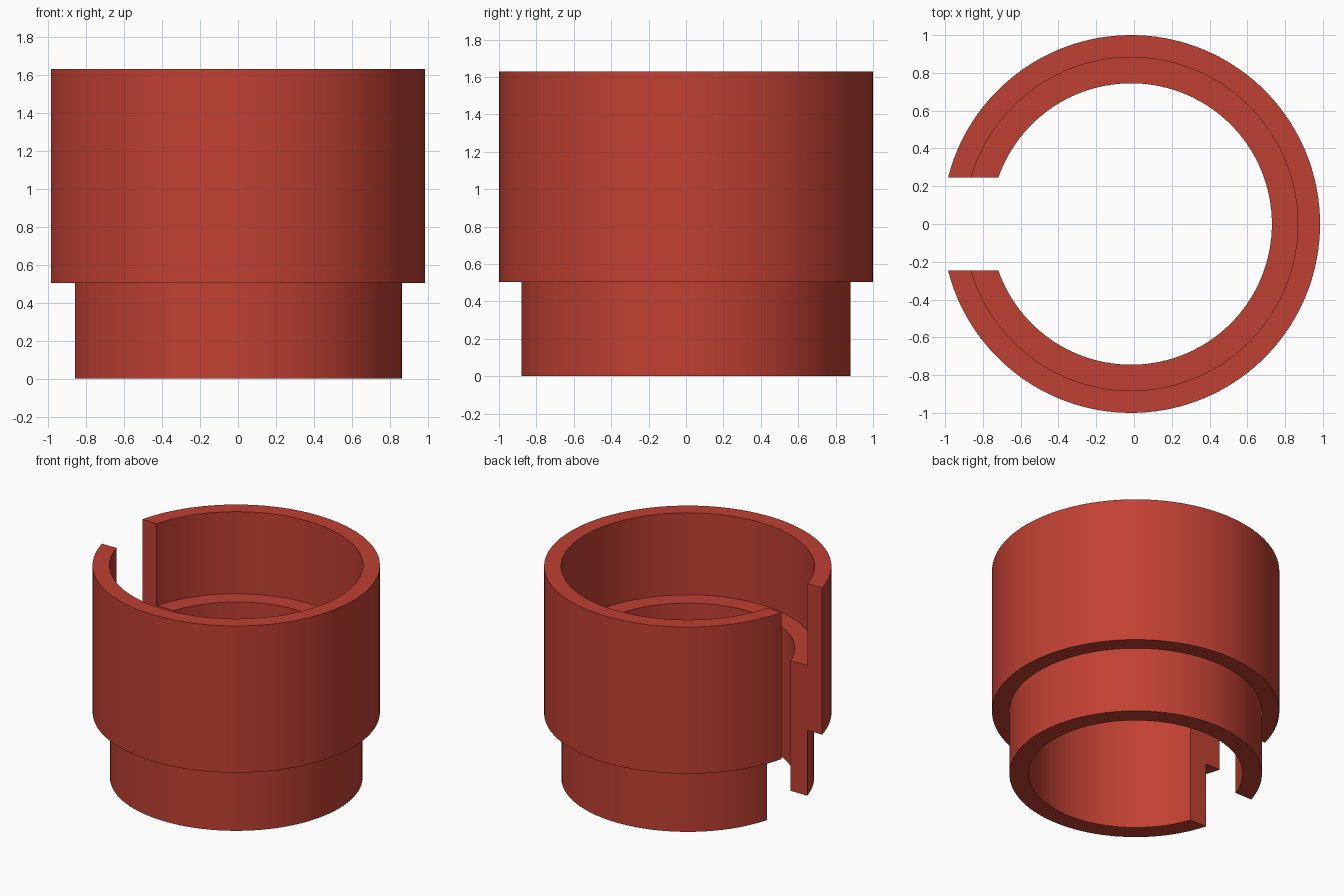
import bpy, bmesh, math

if "Cube" in bpy.data.objects:
    bpy.data.objects.remove(bpy.data.objects["Cube"])

SEGMENTS = 120
HALF_SLOT = 0.245     # half width of the slot on the -x side
CENTRE_X = -0.015

# Stepped wall section (radius, height): narrow spigot, wide socket, inner ledge
PROFILE = [(0.745, 0), (0.879, 0), (0.879, 0.503), (1.0, 0.503),
           (1.0, 1.63), (0.882, 1.63), (0.882, 1.0), (0.745, 1.0)]

red = bpy.data.materials.new("brick red")
red.diffuse_color = (0.53, 0.052, 0.032, 1)
red.use_nodes = True
red.node_tree.nodes["Principled BSDF"].inputs["Base Color"].default_value = red.diffuse_color


def slotted_sleeve(name, profile):
    """Sweep the section round z, stopping at the flat, parallel slot walls."""
    bm = bmesh.new()
    rings = []
    for r, z in profile:
        gap = math.asin(HALF_SLOT / r)
        start, sweep = -math.pi + gap, 2 * (math.pi - gap)
        angles = [start + sweep * i / SEGMENTS for i in range(SEGMENTS + 1)]
        rings.append([bm.verts.new((CENTRE_X + r * math.cos(a), r * math.sin(a), z))
                      for a in angles])
    for k, ring in enumerate(rings):
        nxt = rings[(k + 1) % len(rings)]
        for i in range(SEGMENTS):
            bm.faces.new((ring[i], ring[i + 1], nxt[i + 1], nxt[i]))
    # Slot walls
    for end in (0, -1):
        bm.faces.new([ring[end] for ring in rings])
    bmesh.ops.recalc_face_normals(bm, faces=bm.faces)
    mesh = bpy.data.meshes.new(name)
    bm.to_mesh(mesh)
    bm.free()
    mesh.materials.append(red)
    obj = bpy.data.objects.new(name, mesh)
    bpy.context.collection.objects.link(obj)
    return obj


sleeve = slotted_sleeve("slotted_sleeve", PROFILE)
bpy.context.view_layer.objects.active = sleeve
sleeve.select_set(True)
bpy.ops.object.shade_smooth_by_angle(angle=math.radians(30))
